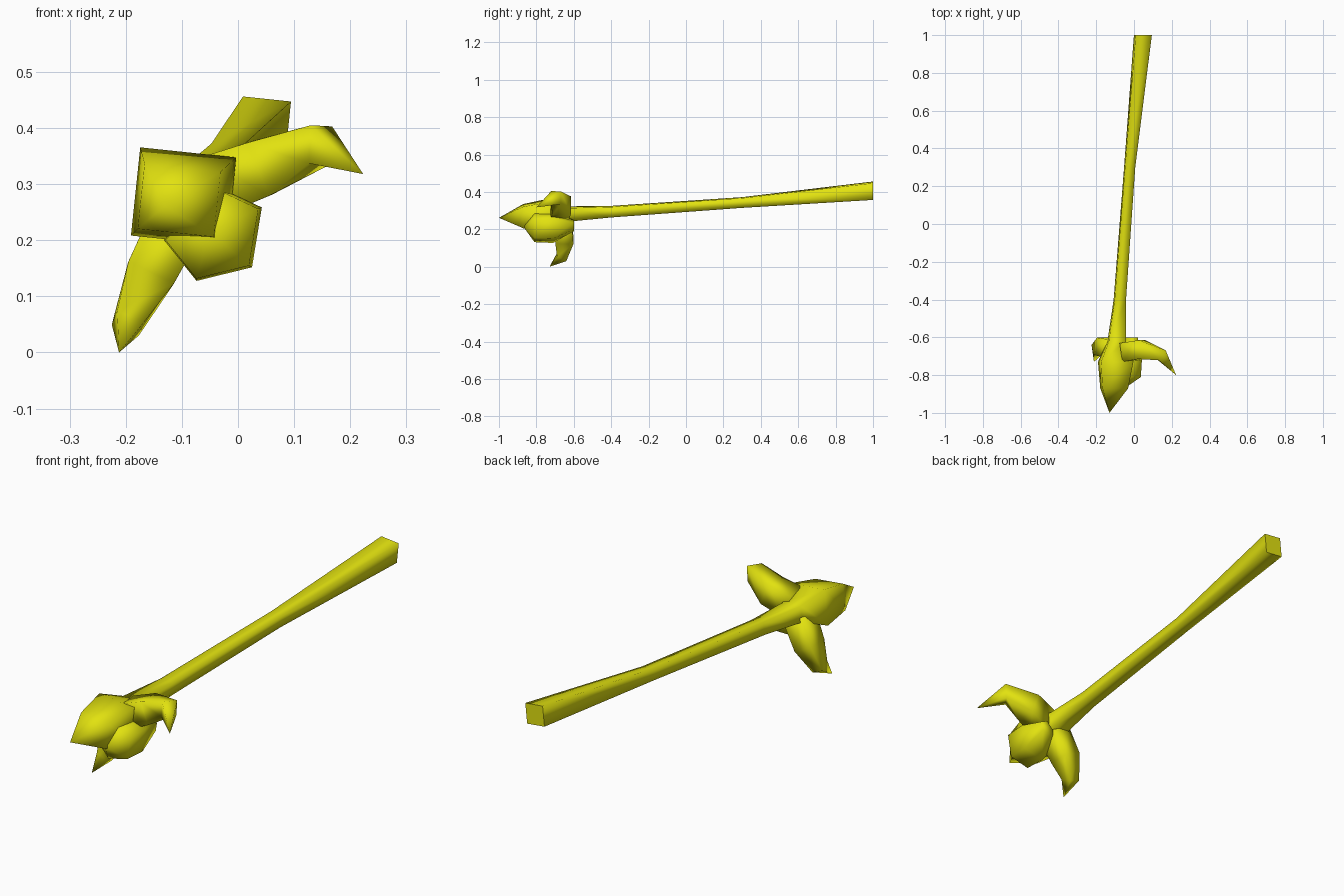
import bpy, bmesh, math
from mathutils import Vector, Matrix

if "Cube" in bpy.data.objects:
    bpy.data.objects.remove(bpy.data.objects["Cube"])

mat = bpy.data.materials.new("yellow")
mat.diffuse_color = (0.76, 0.76, 0.005, 1)
mat.use_nodes = True
mat.node_tree.nodes["Principled BSDF"].inputs["Base Color"].default_value = mat.diffuse_color


def loft(name, rings, tip=None, sharp_start=False):
    """Skin a list of rings, capping the start and closing on a tip point."""
    bm = bmesh.new()
    loops = [[bm.verts.new(p) for p in r] for r in rings]
    n = len(loops[0])
    cap = bm.faces.new(loops[0])
    for a, b in zip(loops, loops[1:]):
        for i in range(n):
            j = (i + 1) % n
            bm.faces.new((a[i], a[j], b[j], b[i]))
    if tip:
        t = bm.verts.new(tip)
        for i in range(n):
            bm.faces.new((loops[-1][i], loops[-1][(i + 1) % n], t))
    bmesh.ops.recalc_face_normals(bm, faces=bm.faces)
    for f in bm.faces:
        f.smooth = True
    if sharp_start:
        for e in cap.edges:
            e.smooth = False
    me = bpy.data.meshes.new(name)
    bm.to_mesh(me)
    bm.free()
    me.materials.append(mat)
    ob = bpy.data.objects.new(name, me)
    bpy.context.collection.objects.link(ob)


SQUARE = [(-1, -1), (1, -1), (1, 1), (-1, 1)]


def y_ring(y, cx, cz, hx, hz, tilt=math.radians(6)):
    """Slightly tilted rectangle facing along y."""
    rot = Matrix.Rotation(tilt, 3, 'Y')
    return [Vector((cx, y, cz)) + rot @ Vector((sx * hx, 0, sz * hz)) for sx, sz in SQUARE]


def claw(name, path, sizes, tip):
    """Curved four-sided spike following a path to a point."""
    pts = [Vector(p) for p in path] + [Vector(tip)]
    rings = []
    for i, (hu, hv) in enumerate(sizes):
        t = (pts[i + 1] - pts[max(i - 1, 0)]).normalized()
        u = Vector((0, 1, 0))
        u = (u - t * u.dot(t)).normalized()
        v = t.cross(u)
        rings.append([pts[i] + u * a * hu + v * b * hv for a, b in SQUARE])
    loft(name, rings, tip)


# Long shaft flaring into the pointed head
loft("shaft_and_head", [
    y_ring(1.0, 0.047, 0.407, 0.043, 0.045),
    y_ring(0.3, -0.023, 0.344, 0.027, 0.026),
    y_ring(-0.4, -0.075, 0.295, 0.030, 0.028),
    y_ring(-0.62, -0.092, 0.283, 0.045, 0.036),
    y_ring(-0.73, -0.097, 0.278, 0.086, 0.079),
    y_ring(-0.87, -0.105, 0.271, 0.068, 0.058),
], tip=(-0.13, -1.0, 0.262), sharp_start=True)

# Rounded five-sided knob under the head
PROFILE = [(-0.04, 0.30), (0.045, 0.26), (0.027, 0.15), (-0.075, 0.125), (-0.135, 0.2)]


def knob_ring(y, scale, dx, dz):
    return [(-0.04 + dx + (x + 0.04) * scale, y, 0.21 + dz + (z - 0.21) * scale)
            for x, z in PROFILE]


loft("knob", [knob_ring(-0.60, 0.35, 0.03, 0.01), knob_ring(-0.71, 0.97, 0, 0),
              knob_ring(-0.81, 0.92, -0.002, 0)], tip=(-0.05, -0.87, 0.215))

# Two curved claws
claw("upper_claw", [(-0.05, -0.68, 0.295), (0.04, -0.665, 0.328), (0.147, -0.695, 0.370)],
     [(0.05, 0.055), (0.05, 0.051), (0.032, 0.034)], (0.223, -0.80, 0.318))
claw("lower_claw", [(-0.10, -0.66, 0.25), (-0.155, -0.65, 0.142), (-0.196, -0.665, 0.052)],
     [(0.05, 0.05), (0.048, 0.045), (0.028, 0.026)], (-0.212, -0.73, 0.0))
